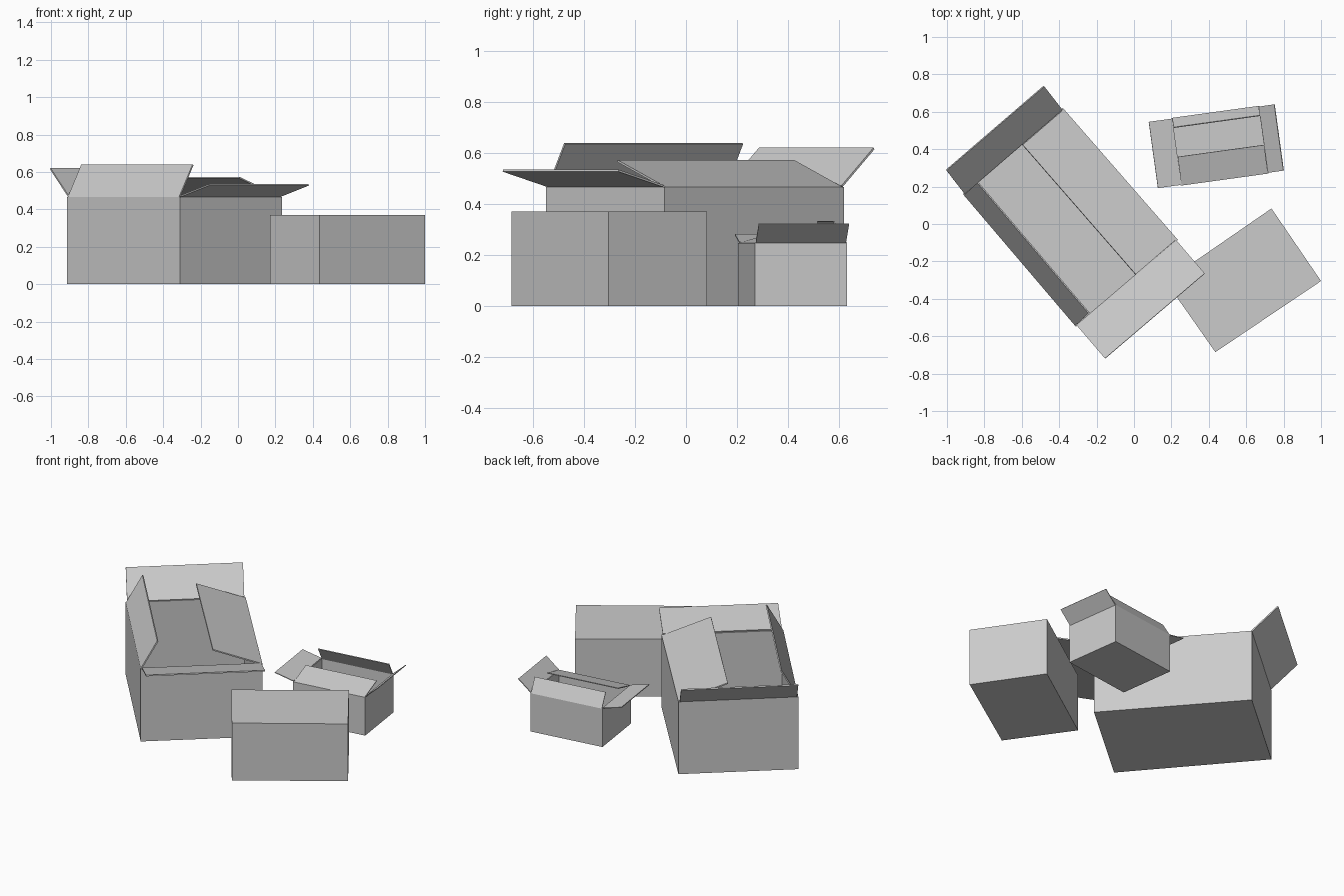
import bpy, bmesh
from mathutils import Vector

if "Cube" in bpy.data.objects:
    bpy.data.objects.remove(bpy.data.objects["Cube"])


def finish(bm, name):
    bmesh.ops.recalc_face_normals(bm, faces=bm.faces)
    me = bpy.data.meshes.new(name)
    bm.to_mesh(me)
    bm.free()
    ob = bpy.data.objects.new(name, me)
    bpy.context.collection.objects.link(ob)
    return ob


def prism(bm, lower, shift):
    """Close a solid between a quad and its shifted copy."""
    a = [bm.verts.new(p) for p in lower]
    b = [bm.verts.new(Vector(p) + Vector(shift)) for p in lower]
    bm.faces.new(a)
    top = bm.faces.new(b)
    for i in range(4):
        j = (i + 1) % 4
        bm.faces.new((a[i], a[j], b[j], b[i]))
    return top


def carton(name, corners, height, wall=0.0):
    """Four-cornered box, hollowed from the top when wall > 0."""
    bm = bmesh.new()
    top = prism(bm, [(x, y, 0) for x, y in corners], (0, 0, height))
    bmesh.ops.recalc_face_normals(bm, faces=bm.faces)
    if wall:
        bmesh.ops.inset_region(bm, faces=[top], thickness=wall)
        ext = bmesh.ops.extrude_discrete_faces(bm, faces=[top])
        for v in ext["faces"][0].verts:
            v.co.z = wall
    return finish(bm, name)


def flap(name, p, q, height, offset, thick, inset):
    """Thin hinged panel on rim edge p-q, leaning by offset."""
    p, q = Vector((*p, height)), Vector((*q, height))
    along = (q - p).normalized()
    p, q = p + along * inset, q - along * inset
    off = Vector(offset)
    n = along.cross(off).normalized() * thick
    # corners run counter-clockwise, so the inner side is opposite the normal
    bm = bmesh.new()
    prism(bm, [p, q, q + off, p + off], -n)
    return finish(bm, name)


def open_carton(name, corners, height, wall, inset, flaps):
    carton(name, corners, height, wall)
    for i, (side, off) in enumerate(flaps):
        flap(f"{name}_{side}_flap", corners[i], corners[(i + 1) % 4],
             height, off, wall * 0.8, inset)


# large open box
open_carton("large_box",
            [(-0.915, 0.16), (-0.31, -0.55), (0.235, -0.085), (-0.38, 0.62)],
            0.467, 0.010, 0.008,
            [("left", (0.072, 0.066, 0.173)),
             ("front", (0.15, -0.175, 0.06)),
             ("right", (-0.22, -0.19, 0.106)),
             ("back", (-0.097, 0.125, 0.148))])

# small open box
open_carton("small_box",
            [(0.25, 0.205), (0.72, 0.27), (0.67, 0.632), (0.20, 0.567)],
            0.247, 0.006, 0.004,
            [("front", (-0.02, 0.153, 0.045)),
             ("right", (0.082, 0.012, 0.073)),
             ("back", (0.008, -0.05, 0.086)),
             ("left", (-0.122, -0.017, 0.03))])

# closed box
carton("closed_box",
       [(0.435, -0.685), (1.0, -0.305), (0.735, 0.083), (0.17, -0.307)], 0.37)
